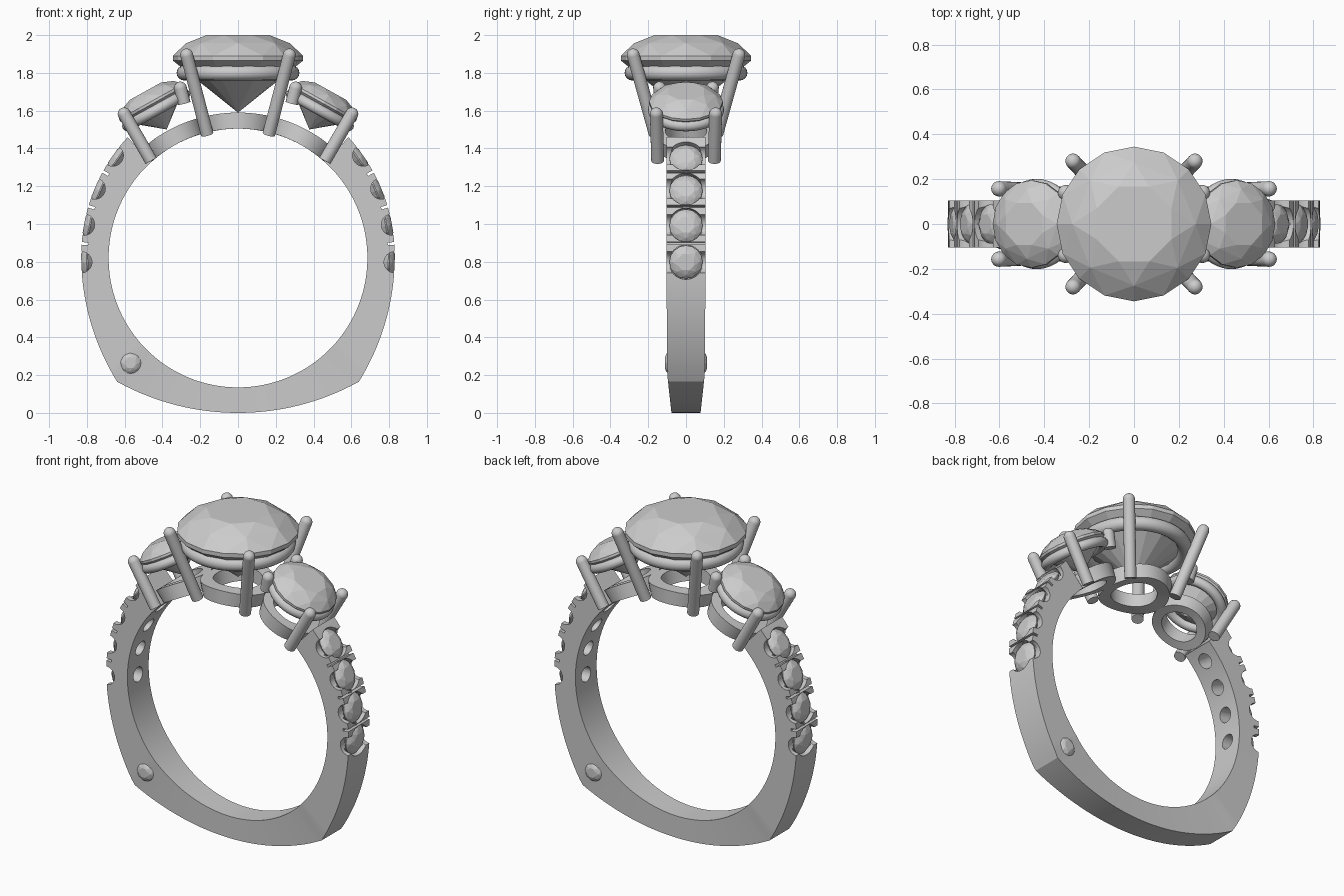
import bpy, bmesh
from math import sin, cos, pi, radians, sqrt, atan2
from mathutils import Matrix, Vector

if "Cube" in bpy.data.objects:
    bpy.data.objects.remove(bpy.data.objects["Cube"])

CZ, RI = 0.82, 0.685          # finger hole centre height and radius
I4 = Matrix.Identity(4)


def finish(bm, name, smooth=True):
    bmesh.ops.recalc_face_normals(bm, faces=bm.faces[:])
    me = bpy.data.meshes.new(name)
    bm.to_mesh(me)
    bm.free()
    ob = bpy.data.objects.new(name, me)
    bpy.context.collection.objects.link(ob)
    if smooth:
        me.shade_smooth()
        me.set_sharp_from_angle(angle=radians(35))
    return ob


def frame(p, tilt):
    """Local z leans from vertical toward +x by tilt."""
    return Matrix.Translation(p) @ Matrix.Rotation(tilt, 4, 'Y')


def polar(theta, r, y=0):
    """Point around the finger hole, theta measured from the top."""
    return Vector((r * sin(theta), y, CZ + r * cos(theta)))


def gem(name, m, radius):
    """Brilliant cut; local origin at the centre of the table."""
    bm = bmesh.new()
    s = radius / 0.345
    for r, z, n, off in ((.18, 0, 8, .5), (.275, -.043, 8, 0), (.345, -.11, 16, 0),
                         (.345, -.135, 16, 0), (.185, -.262, 8, 0)):
        for i in range(n):
            a = 2 * pi * (i + off) / n
            bm.verts.new(m @ Vector((r * s * cos(a), r * s * sin(a), z * s)))
    bm.verts.new(m @ Vector((0, 0, -.41 * s)))
    bmesh.ops.convex_hull(bm, input=bm.verts[:])
    return finish(bm, name, False)


def cyl(bm, m, r, depth, seg=32):
    bmesh.ops.create_cone(bm, cap_ends=True, segments=seg, radius1=r, radius2=r, depth=depth, matrix=m)


def prong(name, a, b, r=0.034):
    """Round wire from a to b with a domed tip."""
    a, b = Vector(a), Vector(b)
    d = b - a
    rot = d.to_track_quat('Z', 'Y').to_matrix().to_4x4()
    bm = bmesh.new()
    cyl(bm, Matrix.Translation((a + b) / 2) @ rot, r, d.length, 20)
    bmesh.ops.create_uvsphere(bm, u_segments=20, v_segments=12, radius=r, matrix=Matrix.Translation(b) @ rot)
    return finish(bm, name)


def torus(name, m, major, minor, n=56, k=16):
    bm = bmesh.new()
    rows = []
    for i in range(n):
        a = 2 * pi * i / n
        rows.append([bm.verts.new(m @ Vector(((major + minor * cos(b)) * cos(a),
                     (major + minor * cos(b)) * sin(a), minor * sin(b))))
                     for b in (2 * pi * j / k for j in range(k))])
    for i in range(n):
        p, q = rows[i], rows[(i + 1) % n]
        for j in range(k):
            bm.faces.new((p[j], q[j], q[(j + 1) % k], p[(j + 1) % k]))
    return finish(bm, name)


def base_ring(name, theta, r_in, r_out, n=48):
    """Flat ring bent around the finger hole."""
    bm = bmesh.new()
    rows = []
    for i in range(n):
        a = 2 * pi * i / n
        rows.append([bm.verts.new(polar(theta + r * cos(a) / 0.73, h, r * sin(a)))
                     for r, h in ((r_in, RI), (r_out, RI), (r_out, .77), (r_in, .77))])
    for i in range(n):
        p, q = rows[i], rows[(i + 1) % n]
        for j in range(4):
            bm.faces.new((p[j], q[j], q[(j + 1) % 4], p[(j + 1) % 4]))
    return finish(bm, name)


# Shank: shallow base arc, corner, bowed side, tighter shoulder arc
def shoulder(a):
    return -.10 + .93 * cos(a), .83 + .93 * sin(a)


outer = []
for i in range(16):
    x = .64 * i / 16
    outer.append((x, 1.324 - sqrt(1.324 ** 2 - x * x)))
for i in range(20):
    z = .165 + .665 * i / 20
    outer.append((-.428 + sqrt(1.258 ** 2 - (z - .83) ** 2), z))
outer += [shoulder(radians(42.6) * i / 26) for i in range(27)]
outer = [(-x, z) for x, z in outer[:0:-1]] + outer

bm = bmesh.new()
rows = []
for x, z in outer:
    w = .077 + .022 * min(z / .2, 1) + .005 * min(max(z - .2, 0) / .6, 1)
    inn = polar(atan2(x, z - CZ), RI)
    rows.append([bm.verts.new(c) for c in ((x, -w, z), (x, w, z), (inn.x, w, inn.z), (inn.x, -w, inn.z))])
for p, q in zip(rows, rows[1:]):
    for j in range(4):
        bm.faces.new((p[j], q[j], q[(j + 1) % 4], p[(j + 1) % 4]))
bm.faces.new(rows[0])
bm.faces.new(rows[-1])
shank = finish(bm, "shank", False)

# Shoulder stones with their seats, drilled holes, side scallops and bead slots
cuts = {k: bmesh.new() for k in ("seat", "hole", "scallop", "slot")}
for side in (-1, 1):
    for k in range(4):
        a = radians(-2 + 12.3 * k)
        x, z = shoulder(a)
        m = frame((side * x, 0, z), side * (pi / 2 - a))
        gem(f"shoulder_stone_{'left' if side < 0 else 'right'}_{k + 1}", m, .088)
        cyl(cuts["seat"], m @ Matrix.Translation((0, 0, .005)), .091, .10)
        cyl(cuts["hole"], m @ Matrix.Translation((0, 0, -.1)), .045, .4, 24)
        cyl(cuts["scallop"], m @ Matrix.Rotation(pi / 2, 4, 'X'), .056, .4)
        if k < 3:
            b = a + radians(6.15)
            x, z = shoulder(b)
            bmesh.ops.create_cube(cuts["slot"], size=1, matrix=frame((side * x, 0, z), side * (pi / 2 - b))
                                  @ Matrix.Diagonal((.014, .4, .07, 1)))
bpy.context.view_layer.objects.active = shank
for name, cb in cuts.items():
    cutter = finish(cb, name + "_cutter", False)
    cutter.hide_render = True
    mod = shank.modifiers.new(name, 'BOOLEAN')
    mod.operation, mod.solver, mod.object = 'DIFFERENCE', 'EXACT', cutter
    bpy.ops.object.modifier_apply(modifier=name)
    bpy.data.objects.remove(cutter)
shank.data.shade_smooth()
shank.data.set_sharp_from_angle(angle=radians(25))

# Small accent stones on opposite faces of the lower shank
for s, name in ((-1, "front"), (1, "back")):
    m = Matrix.Translation((s * .57, s * .112, .265)) @ Matrix.Rotation(-s * pi / 2, 4, 'X')
    gem(f"accent_stone_{name}", m, .057)

# Centre setting
gem("centre_stone", Matrix.Translation((0, 0, 2.0)), .345)
torus("centre_gallery", Matrix.Translation((0, 0, 1.80)), .285, .04)
base_ring("centre_base", 0, .135, .207)
for sx in (-1, 1):
    for sy in (-1, 1):
        prong("centre_prong", (sx * .163, sy * .163, 1.475), (sx * .272, sy * .28, 1.895))

# Side settings, leaning with the band
T = radians(29)
for s, name in ((-1, "left"), (1, "right")):
    gem(f"side_stone_{name}", frame(polar(s * T, 1.01), s * T), .195)
    torus(f"side_gallery_{name}", frame(polar(s * T, .895), s * T), .172, .029)
    base_ring(f"side_base_{name}", s * T, .11, .168)
    for sy in (-1, 1):
        prong(f"side_outer_prong_{name}", (s * .46, sy * .15, 1.335), (s * .603, sy * .157, 1.583))
        prong(f"side_inner_prong_{name}", (s * .285, sy * .13, 1.64), (s * .305, sy * .14, 1.72))
